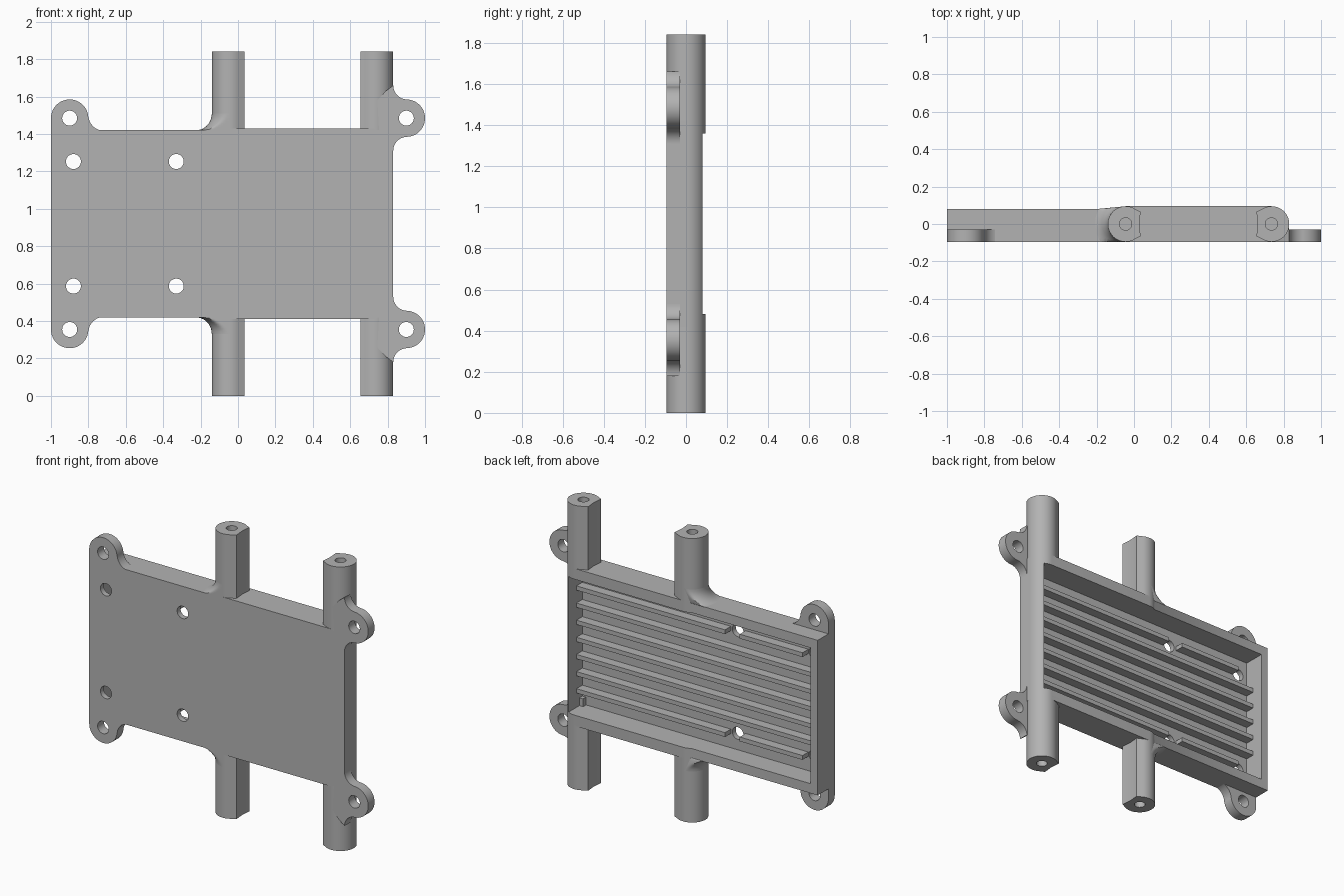
import bpy, bmesh, math

cube = bpy.data.objects.get("Cube")
if cube:
    bpy.data.objects.remove(cube, do_unlink=True)

grey = bpy.data.materials.new("plain grey")
grey.use_nodes = True
grey.diffuse_color = (0.45, 0.45, 0.45, 1)
grey.node_tree.nodes["Principled BSDF"].inputs["Base Color"].default_value = (0.45, 0.45, 0.45, 1)

MID = 0.92                    # height of the mirror plane
FRONT, R = -0.095, 0.095      # front plane and post radius
POST_A, POST_B = -0.045, 0.735
EAR_BACK, FLOOR = -0.03, -0.06


def arc(cx, cy, r, a0, a1, n=16):
    angles = [math.radians(a0 + (a1 - a0) * i / n) for i in range(n + 1)]
    return [(cx + r * math.cos(a), cy + r * math.sin(a)) for a in angles]


def circle(cx, cy, r, n=32):
    return arc(cx, cy, r, 0, 360, n)[:-1]


def flip(z, side):
    return MID + side * (z - MID)


def finish(name, bm):
    bmesh.ops.recalc_face_normals(bm, faces=bm.faces)
    mesh = bpy.data.meshes.new(name)
    bm.to_mesh(mesh)
    bm.free()
    mesh.materials.append(grey)
    obj = bpy.data.objects.new(name, mesh)
    bpy.context.collection.objects.link(obj)
    return obj


def prism(name, points, axis, lo, hi):
    """Extrude an outline along y (points are x, z) or z (points are x, y)."""
    def place(p, h):
        return (p[0], h, p[1]) if axis == "y" else (p[0], p[1], h)
    bm = bmesh.new()
    a = [bm.verts.new(place(p, lo)) for p in points]
    b = [bm.verts.new(place(p, hi)) for p in points]
    bm.faces.new(a)
    bm.faces.new(b)
    for i in range(len(points)):
        j = (i + 1) % len(points)
        bm.faces.new((a[i], a[j], b[j], b[i]))
    return finish(name, bm)


def box(name, x0, x1, y0, y1, z0, z1):
    return prism(name, [(x0, y0), (x1, y0), (x1, y1), (x0, y1)], "z", z0, z1)


def cut(obj, cutters):
    for c in cutters:
        c.hide_render = True
        mod = obj.modifiers.new("cut", "BOOLEAN")
        mod.operation = "DIFFERENCE"
        mod.solver = "EXACT"
        mod.object = c
    bpy.context.view_layer.update()
    graph = bpy.context.evaluated_depsgraph_get()
    mesh = bpy.data.meshes.new_from_object(obj.evaluated_get(graph))
    obj.modifiers.clear()
    obj.data = mesh
    for c in cutters:
        bpy.data.objects.remove(c, do_unlink=True)


def smooth(obj):
    bpy.ops.object.select_all(action="DESELECT")
    obj.select_set(True)
    bpy.context.view_layer.objects.active = obj
    bpy.ops.object.shade_smooth_by_angle(angle=math.radians(30))


parts = []

# Housing: one outline with a rounded end, hollowed from the back
outline = [(-1, FRONT), (0.83, FRONT)] + arc(POST_B, 0, R, 0, 90)
outline += arc(POST_A, 0, R, 90, 122, 6) + [(-1, 0.08)]
housing = prism("housing", outline, "z", 0.418, 1.422)
cutters = [box("cavity_cutter", -0.95, 0.785, FLOOR, 0.2, 0.48, 1.36)]
for x in (-0.88, -0.33):
    for z in (0.587, 1.253):
        cutters.append(prism("hole_cutter", circle(x, z, 0.04), "y", -0.2, 0))
cut(housing, cutters)
parts.append(housing)

# Cooling ribs, the outer two broken around the holes
for k in range(-3, 4):
    z = MID + k * 0.111
    spans = [(-0.96, 0.8)]
    if abs(k) == 3:
        spans = [(-0.28, 0.8), (-0.835, -0.385)]
    for x0, x1 in spans:
        parts.append(box("rib", x0, x1, FLOOR - 0.01, 0, z - 0.014, z + 0.014))

for side, label in ((1, "upper"), (-1, "lower")):
    # Slim rail filling the step between the posts
    z0, z1 = sorted((flip(1.40, side), flip(1.43, side)))
    parts.append(box(label + "_rail", POST_A, POST_B, FRONT, R, z0, z1))

    # Posts with a flat inner side and a bored end
    for cx, d, name in ((POST_A, 1, "middle"), (POST_B, -1, "end")):
        pts = arc(cx, 0, R, 60, 300, 40) + [(cx + 0.08, -0.066), (cx + 0.074, 0), (cx + 0.08, 0.066)]
        pts = [(cx + d * (x - cx), y) for x, y in pts]
        z0, z1 = sorted((flip(1.40, side), flip(1.84, side)))
        post = prism(f"{label}_{name}_post", pts, "z", z0, z1)
        b0, b1 = sorted((flip(1.6, side), flip(1.9, side)))
        cut(post, [prism("bore_cutter", circle(cx, 0, 0.033), "z", b0, b1)])
        parts.append(post)

    # Flared fillet where the middle post meets the housing
    bm = bmesh.new()
    rings = []
    for i in range(11):
        t = math.radians(9 * i)
        r = R + 0.085 * (1 - math.cos(t))
        z = flip(1.42 + 0.09 * (1 - math.sin(t)), side)
        top = R - 0.015 * i / 10
        ring = [(x, max(FRONT, min(top, y))) for x, y in arc(POST_A, 0, r, 90, 270, 32)]
        rings.append([bm.verts.new((x, y, z)) for x, y in ring])
    for a, b in zip(rings, rings[1:]):
        for i in range(32):
            bm.faces.new((a[i], a[i + 1], b[i + 1], b[i]))
        bm.faces.new((a[0], b[0], b[-1], a[-1]))
    bm.faces.new(rings[0])
    bm.faces.new(rings[-1])
    parts.append(finish(label + "_post_fillet", bm))

    # Mounting ears with concave blends into the housing
    outer = [(-1, 1.38)] + arc(-0.9, 1.485, 0.1, 180, 0, 24)
    outer += arc(-0.715, 1.502, 0.085, 180, 270) + [(-0.715, 1.38)]
    inner = [(0.76, 1.31)] + arc(0.905, 1.31, 0.075, 180, 90)
    inner += arc(0.9, 1.485, 0.1, -90, 90, 24) + arc(0.905, 1.66, 0.075, 270, 180)
    inner += [(0.79, 1.63), (0.745, 1.58)]
    for pts, cx, name in ((outer, -0.9, "right"), (inner, 0.9, "left")):
        pts = [(x, flip(z, side)) for x, z in pts]
        ear = prism(f"{label}_{name}_ear", pts, "y", FRONT, EAR_BACK)
        cut(ear, [prism("hole_cutter", circle(cx, flip(1.485, side), 0.04), "y", -0.2, 0.1)])
        parts.append(ear)

for obj in parts:
    smooth(obj)
